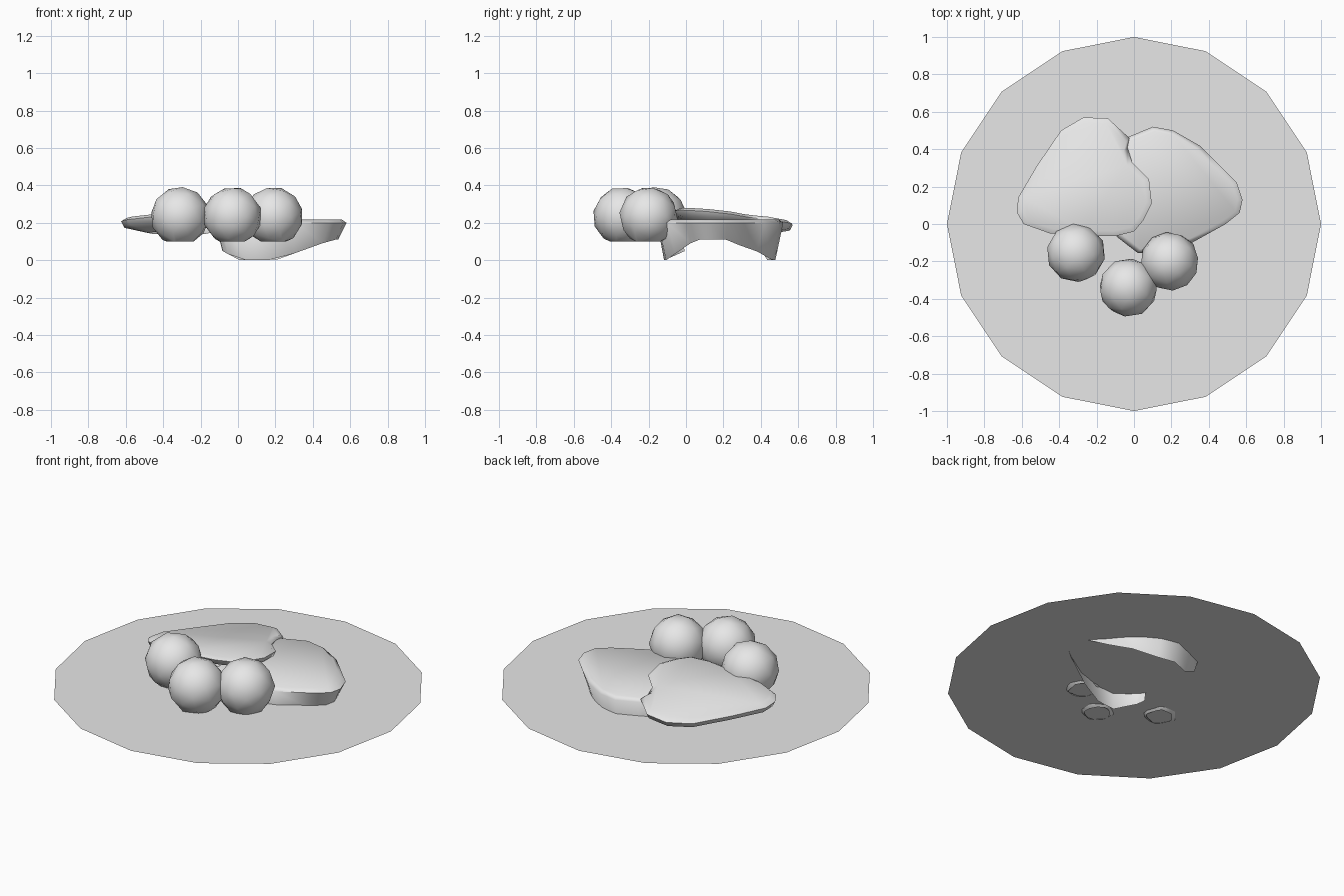
import bpy, bmesh, math
from mathutils import Matrix, Vector

cube = bpy.data.objects.get("Cube")
if cube:
    bpy.data.objects.remove(cube, do_unlink=True)

grey = bpy.data.materials.new("plain grey")
grey.use_nodes = True
grey.diffuse_color = (0.8, 0.8, 0.8, 1)
grey.node_tree.nodes["Principled BSDF"].inputs["Base Color"].default_value = (0.8, 0.8, 0.8, 1)

PLATE_Z = 0.11


def finish(name, bm, angle=None):
    mesh = bpy.data.meshes.new(name)
    bm.to_mesh(mesh)
    bm.free()
    mesh.materials.append(grey)
    obj = bpy.data.objects.new(name, mesh)
    bpy.context.collection.objects.link(obj)
    if angle:
        bpy.ops.object.select_all(action='DESELECT')
        obj.select_set(True)
        bpy.context.view_layer.objects.active = obj
        bpy.ops.object.shade_smooth_by_angle(angle=math.radians(angle))
    return obj


def slab(name, outline, rings, open_edges=()):
    """Stack of inset outlines; each ring is (inset, height function)."""
    bm = bmesh.new()
    n = len(outline)
    centre = sum((Vector(p) for p in outline), Vector((0, 0))) / n
    loops = []
    for inset, height in rings:
        loop = []
        for p in outline:
            out = Vector(p) - centre
            q = centre + out * (1 - inset / out.length)
            loop.append(bm.verts.new((q.x, q.y, height(q.x, q.y))))
        loops.append(loop)
    bm.faces.new(loops[0])
    for k, (a, b) in enumerate(zip(loops, loops[1:])):
        for i in range(n):
            if k > 0 and i in open_edges:
                continue
            j = (i + 1) % n
            bm.faces.new((a[i], b[i], b[j], a[j]))
    bmesh.ops.recalc_face_normals(bm, faces=bm.faces)
    if bm.faces[:][0].normal.z < 0:
        bmesh.ops.reverse_faces(bm, faces=bm.faces)
    return finish(name, bm, 70)


# Flat sixteen-sided plate
bm = bmesh.new()
bmesh.ops.create_circle(bm, cap_ends=True, segments=16, radius=1,
                        matrix=Matrix.Translation((0, 0, PLATE_Z)))
bmesh.ops.recalc_face_normals(bm, faces=bm.faces)
for f in bm.faces:
    if f.normal.z < 0:
        f.normal_flip()
finish("plate", bm)


# Lower slab, with a skirt that dips through the plate and is open on one side
def skirt(x, y):
    if x < 0:
        return min(0.05, -x * 0.6)
    return min(PLATE_Z, max(0, (x - 0.2) * 0.36))


lower = [(0.58, 0.13), (0.55, 0.22), (0.46, 0.31), (0.35, 0.42), (0.21, 0.5),
         (0.1, 0.52), (-0.02, 0.47), (-0.12, 0.43), (-0.12, -0.03), (-0.09, -0.07),
         (0.02, -0.155), (0.15, -0.15), (0.31, -0.1), (0.49, 0), (0.565, 0.06)]
slab("lower_slab", lower,
     [(0.025, lambda x, y: 0.217), (0, lambda x, y: 0.2), (0.045, skirt)], open_edges=(7,))


# Upper slab, leaning on the lower one
def lean(drop):
    return lambda x, y: 0.28 + 0.08 * x - 0.1 * y - drop


upper = [(-0.27, 0.57), (-0.39, 0.5), (-0.52, 0.31), (-0.62, 0.14), (-0.625, 0.06),
         (-0.59, 0), (-0.45, -0.05), (-0.28, -0.065), (-0.1, -0.065), (0, -0.04),
         (0.05, 0.02), (0.095, 0.11), (0.08, 0.24), (-0.01, 0.33), (-0.035, 0.41),
         (-0.025, 0.46), (-0.14, 0.565)]
slab("upper_slab", upper,
     [(0.03, lean(0)), (0, lean(0.016)), (0.015, lean(0.045)), (0.16, lean(0.085))])

# Round balls, cut open just under the plate
balls = {"left_ball": (0.19, -0.2, 0.6), "middle_ball": (-0.03, -0.34, 1.5),
         "right_ball": (-0.31, -0.155, 0.2)}
for name, (x, y, turn) in balls.items():
    bm = bmesh.new()
    place = Matrix.Translation((x, y, 0.235)) @ Matrix.Rotation(turn, 4, (1, 0.5, 0.7))
    bmesh.ops.create_icosphere(bm, subdivisions=2, radius=0.158, matrix=place)
    bmesh.ops.bisect_plane(bm, geom=bm.verts[:] + bm.edges[:] + bm.faces[:],
                           plane_co=(0, 0, 0.1), plane_no=(0, 0, 1), clear_inner=True)
    finish(name, bm, 60)
